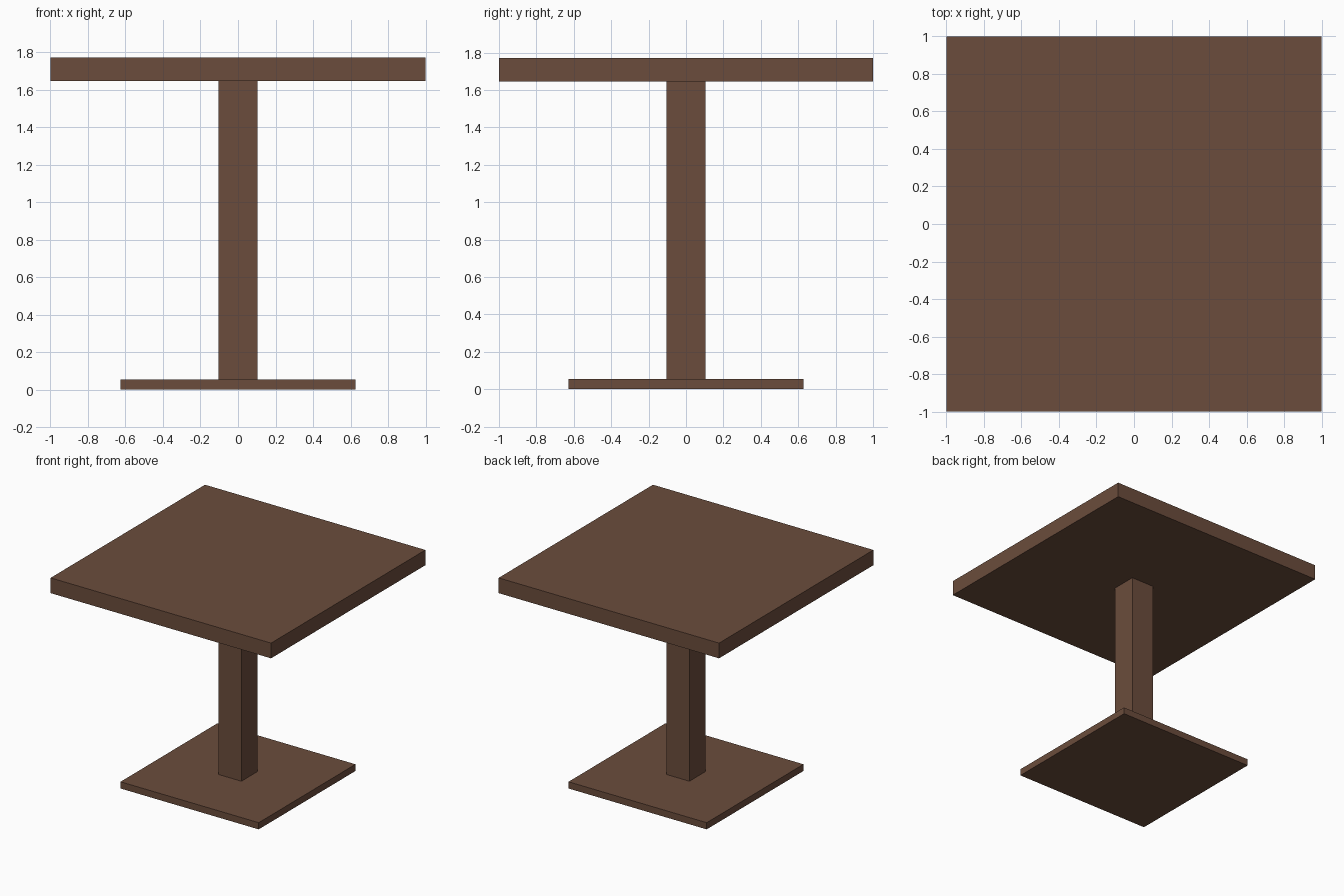
import bpy
import bmesh
from mathutils import Matrix

if "Cube" in bpy.data.objects:
    bpy.data.objects.remove(bpy.data.objects["Cube"])

# Single dark wood colour
wood = bpy.data.materials.new("dark_brown_wood")
wood.diffuse_color = (0.147, 0.073, 0.045, 1.0)
wood.use_nodes = True
wood.node_tree.nodes["Principled BSDF"].inputs["Base Color"].default_value = wood.diffuse_color


def slab(name, half, z0, z1):
    """Square block centred on the z axis, between two heights."""
    bm = bmesh.new()
    bmesh.ops.create_cube(bm, size=1.0)
    bm.transform(Matrix.Translation((0, 0, (z0 + z1) / 2))
                 @ Matrix.Diagonal((2 * half, 2 * half, z1 - z0, 1)))
    mesh = bpy.data.meshes.new(name)
    bm.to_mesh(mesh)
    bm.free()
    mesh.materials.append(wood)
    obj = bpy.data.objects.new(name, mesh)
    bpy.context.collection.objects.link(obj)
    return obj


# Pedestal table: foot plate, square column, thick top
slab("base_plate", 0.627, 0.0, 0.055)
slab("column", 0.104, 0.055, 1.645)
slab("table_top", 1.0, 1.645, 1.77)
